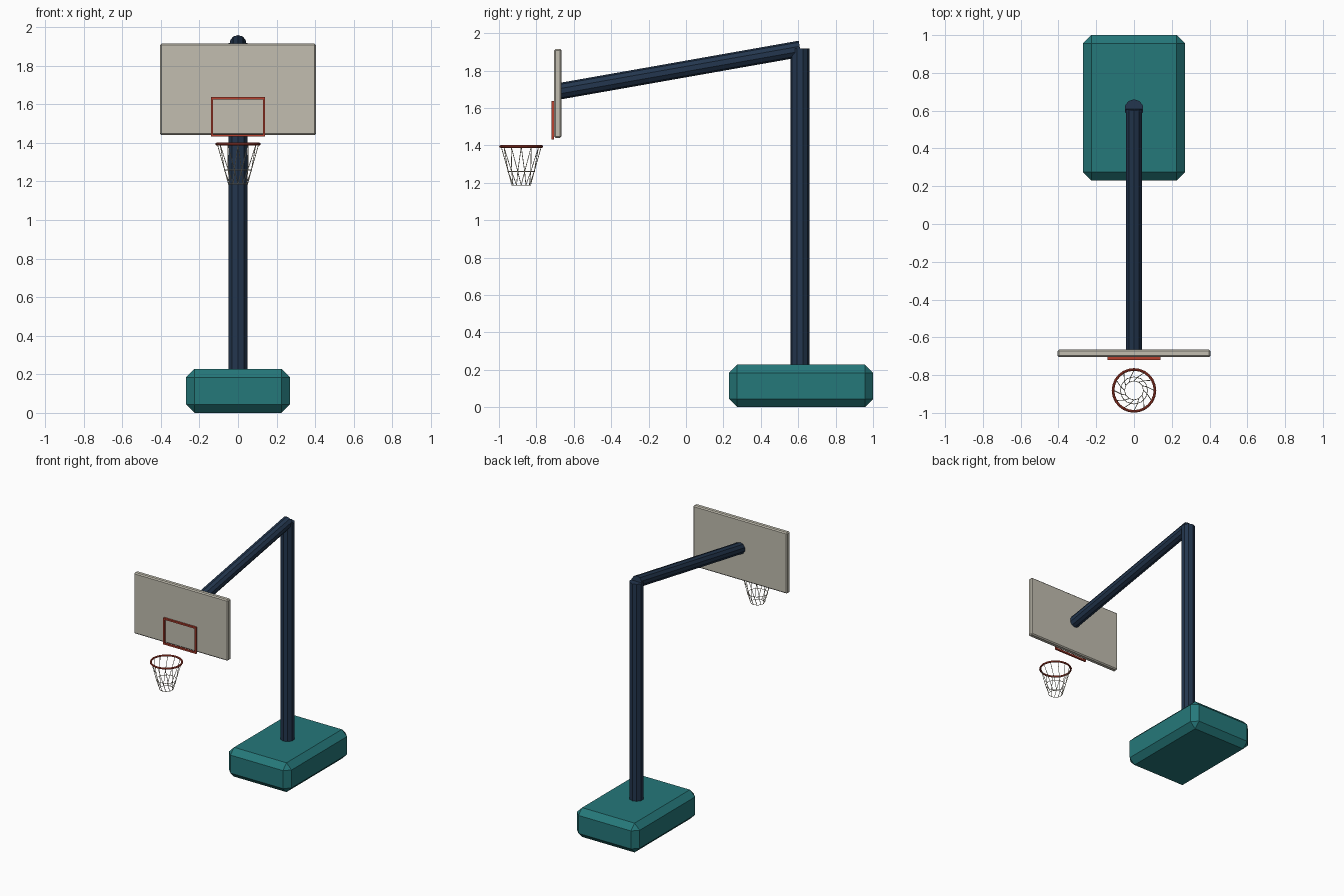
import bpy, math
from mathutils import Vector

if "Cube" in bpy.data.objects:
    bpy.data.objects.remove(bpy.data.objects["Cube"])


def material(name, srgb):
    m = bpy.data.materials.new(name)
    m.diffuse_color = [(c / 255 / 12.92 if c < 10 else ((c / 255 + 0.055) / 1.055) ** 2.4)
                       for c in srgb] + [1]
    m.use_nodes = True
    m.node_tree.nodes["Principled BSDF"].inputs["Base Color"].default_value = m.diffuse_color
    return m


TEAL = material("teal", (37, 120, 122))
NAVY = material("navy", (35, 54, 78))
GREY = material("warm_grey", (194, 190, 176))
RED = material("rim_red", (184, 66, 48))
CREAM = material("net_cream", (215, 208, 188))


def finish(name, mat):
    ob = bpy.context.object
    ob.name = name
    ob.data.materials.append(mat)
    return ob


def box(name, lo, hi, mat, bevel=0):
    lo, hi = Vector(lo), Vector(hi)
    bpy.ops.mesh.primitive_cube_add(size=1, location=(lo + hi) / 2)
    ob = finish(name, mat)
    ob.scale = hi - lo
    bpy.ops.object.transform_apply(location=False, rotation=False, scale=True)
    if bevel:
        mod = ob.modifiers.new("bevel", 'BEVEL')
        mod.width = bevel
        mod.segments = 1
    return ob


def rod(name, a, b, radius, sides, mat):
    a, b = Vector(a), Vector(b)
    d = b - a
    bpy.ops.mesh.primitive_cylinder_add(vertices=sides, radius=radius, depth=d.length,
                                        location=(a + b) / 2)
    ob = finish(name, mat)
    # tilt about x, then turn about z, so the facets stay symmetric
    ob.rotation_euler = (-math.atan2(math.hypot(d.x, d.y), d.z), 0, math.atan2(-d.x, d.y))
    return ob


def ring(name, radius, z, tube, mat, major, minor):
    bpy.ops.mesh.primitive_torus_add(major_radius=radius, minor_radius=tube,
                                     major_segments=major, minor_segments=minor,
                                     location=(0, HOOP_Y, z))
    return finish(name, mat)


# weighted base, upright pole and sloping arm
box("base", (-0.27, 0.23, 0), (0.27, 1.0, 0.228), TEAL, 0.044)
rod("pole", (0, 0.609, 0.2), (0, 0.609, 1.918), 0.051, 10, NAVY)
rod("arm", (0, -0.672, 1.69), (0, 0.61, 1.916), 0.044, 10, NAVY)

# backboard
box("backboard", (-0.405, -0.705, 1.44), (0.405, -0.665, 1.915), GREY, 0.008)

# target frame on the board
W, LOW, TOP, T = 0.141, 1.432, 1.638, 0.012
for s, side in ((-1, "left"), (1, "right")):
    x0, x1 = sorted((s * W, s * (W - T)))
    box("target_" + side, (x0, -0.719, LOW), (x1, -0.705, TOP), RED)
for z, side in ((LOW, "bottom"), (TOP - T, "top")):
    box("target_" + side, (-W + T, -0.719, z), (W - T, -0.705, z + T), RED)

# rim
HOOP_Y = -0.881
ring("rim", 0.111, 1.394, 0.007, RED, 24, 8)

# net: hoops joined by twisted strands
LEVELS = [(0.107, 1.392), (0.072, 1.26), (0.05, 1.187)]
COUNT, TWIST, THREAD = 12, math.radians(15), 0.002
for i, (r, z) in enumerate(LEVELS[1:]):
    ring("net_hoop_%d" % (i + 1), r, z, THREAD, CREAM, 12, 5)


def net_point(level, k):
    r, z = LEVELS[level]
    a = 2 * math.pi * k / COUNT + TWIST * level
    return (r * math.cos(a), HOOP_Y + r * math.sin(a), z)


for k in range(COUNT):
    for level in (0, 1):
        rod("net_strand", net_point(level, k), net_point(level + 1, k), THREAD, 5, CREAM)
